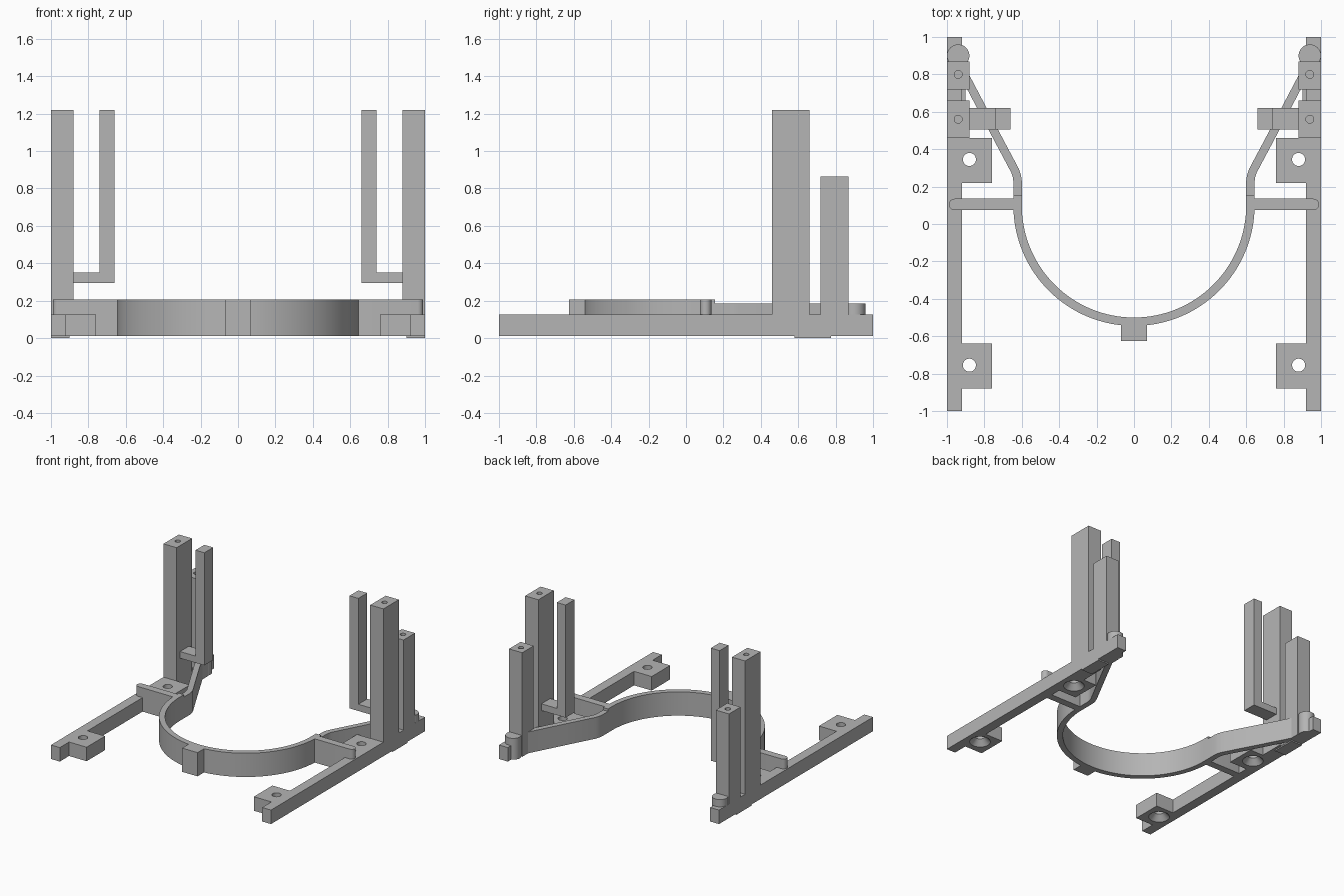
import bpy, bmesh, math
from mathutils import Vector

cube = bpy.data.objects.get("Cube")
if cube:
    bpy.data.objects.remove(cube, do_unlink=True)

grey = bpy.data.materials.new("plain grey")
grey.use_nodes = True
grey.diffuse_color = (0.46, 0.46, 0.46, 1)
grey.node_tree.nodes["Principled BSDF"].inputs["Base Color"].default_value = grey.diffuse_color

BASE, RAIL_TOP, ARM_TOP, RING_TOP = 0.01, 0.125, 0.185, 0.205


def add_object(name, bm):
    bmesh.ops.recalc_face_normals(bm, faces=bm.faces)
    mesh = bpy.data.meshes.new(name)
    bm.to_mesh(mesh)
    bm.free()
    mesh.materials.append(grey)
    obj = bpy.data.objects.new(name, mesh)
    bpy.context.collection.objects.link(obj)
    return obj


def prism(name, outline, z0, z1, side=1):
    """Extrude a plan outline upwards; side -1 mirrors it to the right."""
    bm = bmesh.new()
    face = bm.faces.new([bm.verts.new((x * side, y, z0)) for x, y in outline])
    top = bmesh.ops.extrude_face_region(bm, geom=[face])["geom"]
    bmesh.ops.translate(bm, vec=(0, 0, z1 - z0),
                        verts=[v for v in top if isinstance(v, bmesh.types.BMVert)])
    return add_object(name, bm)


def box(name, x0, x1, y0, y1, z0, z1, side=1):
    return prism(name, [(x0, y0), (x1, y0), (x1, y1), (x0, y1)], z0, z1, side)


def arc(cx, cy, r, a0, a1, n):
    angles = [math.radians(a0 + (a1 - a0) * i / n) for i in range(n + 1)]
    return [(cx + r * math.cos(a), cy + r * math.sin(a)) for a in angles]


def band(path, width):
    """Outline of a constant-width strip along an open path."""
    pts = [Vector(p) for p in path]
    left, right = [], []
    for i, p in enumerate(pts):
        d0 = (p - pts[i - 1]).normalized() if i else (pts[1] - p).normalized()
        d1 = (pts[i + 1] - p).normalized() if i + 1 < len(pts) else d0
        d = (d0 + d1).normalized()
        off = Vector((-d.y, d.x)) * (width / 2 / d.dot(d0))
        left.append(tuple(p + off))
        right.append(tuple(p - off))
    return left + right[::-1]


def drill(obj, x, y, z0, z1, r0, r1):
    """Cut a round or tapered hole."""
    bm = bmesh.new()
    bmesh.ops.create_cone(bm, cap_ends=True, segments=32, radius1=r0, radius2=r1, depth=z1 - z0)
    bmesh.ops.translate(bm, vec=(x, y, (z0 + z1) / 2), verts=bm.verts)
    cutter = add_object("hole_cutter", bm)
    cutter.hide_render = True
    mod = obj.modifiers.new("hole", "BOOLEAN")
    mod.operation, mod.solver, mod.object = "DIFFERENCE", "EXACT", cutter
    bpy.context.view_layer.objects.active = obj
    bpy.ops.object.modifier_apply(modifier=mod.name)
    bpy.data.objects.remove(cutter, do_unlink=True)


def smooth(obj):
    bpy.ops.object.select_all(action="DESELECT")
    obj.select_set(True)
    bpy.context.view_layer.objects.active = obj
    bpy.ops.object.shade_smooth_by_angle(angle=math.radians(30))


# Half-round hoop with its front lug
hoop_path = [(-0.6225, 0.155)] + arc(0, 0.1, 0.6225, 180, 360, 64) + [(0.6225, 0.155)]
smooth(prism("hoop", band(hoop_path, 0.045), BASE, RING_TOP))
box("front_lug", -0.07, 0.07, -0.625, -0.53, BASE, RING_TOP)

for side, label in ((1, "left"), (-1, "right")):
    # Rail with two mounting tabs, countersunk from below
    outline = [(1, -1), (1, 1), (0.92, 1)]
    for y0, y1 in ((0.22, 0.46), (-0.88, -0.64)):
        outline += [(0.92, y1), (0.76, y1), (0.76, y0), (0.92, y0)]
    rail = prism(label + "_rail", outline + [(0.92, -1)], BASE, RAIL_TOP, side)
    for y in (0.345, -0.755):
        drill(rail, side * 0.88, y, -0.1, 0.3, 0.035, 0.035)
        drill(rail, side * 0.88, y, 0.0, 0.06, 0.088, 0.03)
    smooth(rail)

    # Round-ended cross bar joining hoop and rail
    bar = [(0.625, 0.075)] + arc(0.96, 0.105, 0.03, -90, 90, 12) + [(0.625, 0.135)]
    smooth(prism(label + "_cross_bar", bar, BASE, RING_TOP, side))

    # Bent arm running back to a round end post
    arm = [(0.6225, 0.15), (0.6225, 0.23), (0.626, 0.255), (0.636, 0.285),
           (0.745, 0.49), (0.945, 0.87)]
    smooth(prism(label + "_arm", band(arm, 0.045), BASE, ARM_TOP, side))
    smooth(prism(label + "_arm_end", arc(0.94, 0.9, 0.06, 0, 348.75, 31), BASE, ARM_TOP, side))

    # Tall and short posts with pilot holes in their tops
    for name, y0, y1, top, hole in (("tall", 0.46, 0.66, 1.22, 0.56),
                                    ("short", 0.72, 0.87, 0.865, 0.8)):
        post = box(f"{label}_{name}_post", 0.88, 1, y0, y1, BASE, top, side)
        drill(post, side * 0.94, hole, top - 0.15, top + 0.1, 0.021, 0.021)
        smooth(post)

    # Thin foot plate under the posts
    box(label + "_foot_plate", 0.9, 1, 0.58, 0.775, 0, 0.012, side)

    # L-shaped bracket on the inner side of the tall post
    box(label + "_bracket_shelf", 0.74, 0.88, 0.505, 0.62, 0.295, 0.35, side)
    box(label + "_bracket_upright", 0.66, 0.74, 0.505, 0.62, 0.295, 1.22, side)
